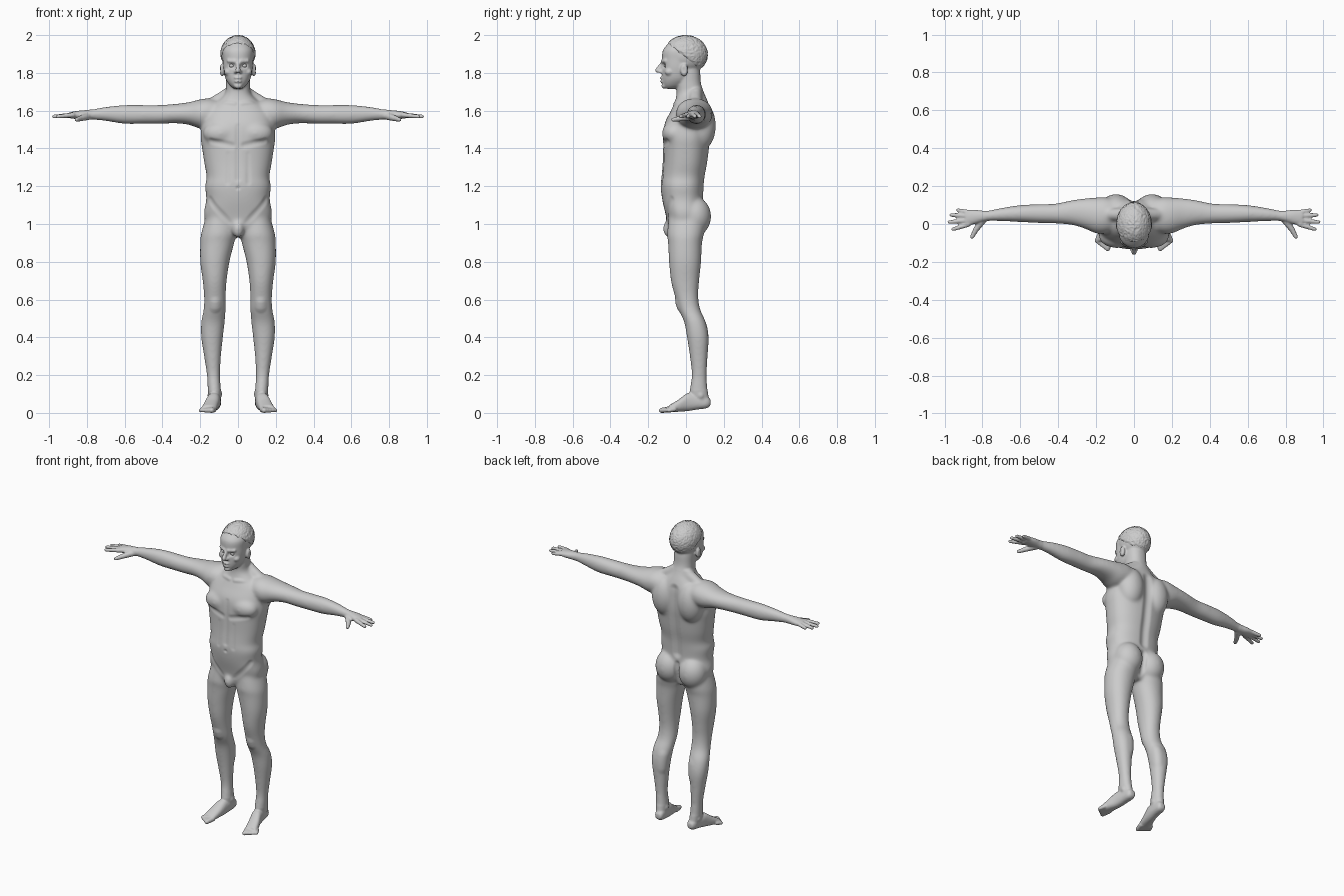
import bpy
import bmesh
import math
from mathutils import Matrix, Vector, geometry, noise

default_cube = bpy.data.objects.get("Cube")
if default_cube:
    bpy.data.objects.remove(default_cube, do_unlink=True)

CM = 0.01  # the tables below are in hundredths of a unit

clay = bpy.data.materials.new("light grey clay")
clay.use_nodes = True
clay.diffuse_color = (0.6, 0.6, 0.6, 1)
clay.node_tree.nodes["Principled BSDF"].inputs["Base Color"].default_value = clay.diffuse_color


def make_object(name, bm):
    mesh = bpy.data.meshes.new(name)
    bm.to_mesh(mesh)
    bm.free()
    mesh.materials.append(clay)
    mesh.shade_smooth()
    obj = bpy.data.objects.new(name, mesh)
    bpy.context.scene.collection.objects.link(obj)
    return obj


def signed_power(value, exponent):
    return math.copysign(abs(value) ** exponent, value)


def catmull(a, b, c, d, t):
    return b + t * ((c - a) + t * ((2 * a - 5 * b + 4 * c - d) + t * (3 * (b - c) + d - a))) / 2


def loft(bm, axis, rings, power=2.0, sides=40, steps=5):
    """Skin rounded rings (position, a_min, a_max, b_min, b_max) along an axis."""
    last = len(rings) - 1
    smooth_rings = []
    for i in range(last):
        near = [rings[max(i - 1, 0)], rings[i], rings[i + 1], rings[min(i + 2, last)]]
        for s in range(steps):
            smooth_rings.append([catmull(*column, s / steps) for column in zip(*near)])
    smooth_rings.append(rings[last])
    loops = []
    for pos, a_min, a_max, b_min, b_max in smooth_rings:
        loop = []
        for k in range(sides):
            angle = math.tau * k / sides
            a = (a_min + a_max + (a_max - a_min) * signed_power(math.cos(angle), 2 / power)) / 2
            b = (b_min + b_max + (b_max - b_min) * signed_power(math.sin(angle), 2 / power)) / 2
            point = {"x": (pos, a, b), "y": (a, pos, b), "z": (a, b, pos)}[axis]
            loop.append(bm.verts.new(Vector(point) * CM))
        loops.append(loop)
    for low, high in zip(loops, loops[1:]):
        for k in range(sides):
            n = (k + 1) % sides
            bm.faces.new((low[k], low[n], high[n], high[k]))
    bm.faces.new(loops[0][::-1])
    bm.faces.new(loops[-1])


def blob(bm, center, radii):
    matrix = Matrix.Translation(Vector(center) * CM) @ Matrix.Diagonal((*(Vector(radii) * CM), 1))
    bmesh.ops.create_icosphere(bm, subdivisions=4, radius=1, matrix=matrix)


def capsule(bm, start, end, r_start, r_end):
    blob(bm, start, [r_start] * 3)
    blob(bm, end, [r_end] * 3)
    p, q = Vector(start) * CM, Vector(end) * CM
    turn = (q - p).to_track_quat("Z", "Y").to_matrix().to_4x4()
    bmesh.ops.create_cone(bm, cap_ends=True, segments=24, radius1=r_start * CM, radius2=r_end * CM,
                          depth=(q - p).length, matrix=Matrix.Translation((p + q) / 2) @ turn)


body = bmesh.new()

# Leg and foot
loft(body, "z", [
    (104, 2, 17, -9, 10), (95, 1, 19.5, -10, 9.5), (90, 2, 20, -9.5, 8.5), (80, 4.5, 20, -9, 8),
    (70, 6, 18.7, -8, 7), (62, 6.5, 18, -6, 6.5), (55, 6.5, 18.2, -4, 7.5), (48, 7, 19.5, -1, 10.5),
    (40, 8, 19.5, 0.5, 12), (30, 9, 18, 2, 11.5), (20, 9.5, 16.5, 3, 11), (12, 9, 16, 2, 11.5),
    (5, 9, 15, 3, 12.5)], 2.1)
loft(body, "y", [
    (-9, 11.5, 19.5, 0.3, 4), (-4, 10.5, 18.2, 0.6, 7), (1, 9.5, 16.5, 1, 10.5),
    (6, 9, 15.5, 1.8, 10), (11, 9, 14.8, 2.5, 9), (13, 10, 13.5, 4, 7)], 2.4)
for i in range(5):
    toe = i / 4
    base = (12.9 + 5.6 * toe, -8.2 + 2 * toe, 1.9)
    tip = (13.9 + 6 * toe, -13 + 4 * toe, 1.3)
    capsule(body, base, tip, 1.7 - 0.4 * toe, 1.4 - 0.4 * toe)

# Arm and palm
loft(body, "x", [
    (8, -3, 12.5, 152, 165), (15, -5, 14, 151, 166.5), (20, -5, 14, 150.5, 166),
    (26, -2.5, 13.5, 152.5, 164.5), (33, -0.5, 12.5, 153.3, 163.6), (42, 0.3, 10.7, 153, 163),
    (50, 0.5, 10.5, 153, 163), (60, 1, 10, 153, 163), (70, 1.5, 8.5, 154.5, 162),
    (78, 1.5, 7, 155.3, 160.6), (84, 0, 7.5, 155.5, 160), (89, -1.2, 7.4, 155.9, 159.2)], 2.1)

# Fingers and thumb
for base_y, tip_x, tip_y in ((-0.2, 96, -2.8), (2, 98, 1), (4.2, 97, 4.8), (6.2, 93.5, 7.3)):
    capsule(body, (87.5, base_y, 157.7), (tip_x - 0.5, tip_y, 156.9), 1.35, 1)
capsule(body, (79.5, 2.5, 157), (83.5, -3, 155.8), 2, 1.5)
capsule(body, (83.5, -3, 155.8), (85.5, -6.8, 155.2), 1.5, 1.1)

# Trapezius, buttock, shoulder blade and chest
capsule(body, (3, 5, 170), (15, 5, 163), 3.5, 3.2)
blob(body, (8.5, 4.5, 104), (9, 8.8, 10.5))
blob(body, (9.5, 8, 152), (8.5, 7.8, 13))
blob(body, (9, -6.5, 148), (9.5, 6.2, 6.5))

# Ear, brow, cheekbone and nostril
blob(body, (8.4, -1, 181.5), (1.3, 2, 3.4))
capsule(body, (1.5, -12.4, 186), (5, -10.8, 186.4), 1, 1)
blob(body, (5.2, -8.8, 180.5), (2.2, 2.4, 2))
blob(body, (1.3, -13.4, 180.6), (0.9, 1.2, 0.9))

# Mirror every paired part
copy = bmesh.ops.duplicate(body, geom=body.verts[:] + body.edges[:] + body.faces[:])["geom"]
bmesh.ops.scale(body, vec=(-1, 1, 1), verts=[g for g in copy if isinstance(g, bmesh.types.BMVert)])

# Torso and neck
torso = [
    (93, 7, -6, 5), (97, 15, -9, 7), (105, 18, -10.8, 9), (113, 16.8, -12.6, 9.2),
    (120, 17.4, -13.4, 9.5), (125, 16.6, -13, 10), (132, 17.8, -12.4, 11.3), (140, 19, -12.2, 12.3),
    (146, 19.8, -12.2, 13), (153, 19, -11.4, 13.2), (160, 17, -8, 13), (165, 11, -5.8, 11.5),
    (169, 7, -5, 9.8), (174, 6.3, -5.2, 8), (180, 6.3, -6, 7.5), (184, 6, -5, 7)]
loft(body, "z", [(z, -half, half, front, back) for z, half, front, back in torso], 2.3, 56)
blob(body, (0, -9, 97.5), (3.2, 3.2, 4.8))

# Skull, face, nose, lips and chin
blob(body, (0, -0.3, 189), (8.7, 11.2, 9.8))
face = [
    (171.6, 2, -11, -4), (173.5, 4.4, -12.2, 0), (177, 6.6, -12.7, 3), (182, 7.7, -12.7, 4),
    (187, 8, -12.7, 5), (192, 8, -12.2, 5), (196, 6, -9, 5)]
loft(body, "z", [(z, -half, half, front, back) for z, half, front, back in face], 2.1)
capsule(body, (0, -12.8, 185), (0, -15, 181.3), 0.9, 1.35)
blob(body, (0, -12.6, 177.3), (2.3, 1.3, 0.8))
blob(body, (0, -12.5, 175.6), (2, 1.3, 0.9))
blob(body, (0, -11.6, 173.2), (2.2, 1.4, 1.6))

# Fuse everything into one skin
bmesh.ops.recalc_face_normals(body, faces=body.faces[:])
skin = make_object("body", body)
remesh = skin.modifiers.new("fuse", "REMESH")
remesh.mode = "VOXEL"
remesh.voxel_size = 0.0055
bpy.context.view_layer.update()
fused = bpy.data.meshes.new_from_object(skin.evaluated_get(bpy.context.evaluated_depsgraph_get()))
skin.modifiers.clear()

sculpt = bmesh.new()
sculpt.from_mesh(fused)


def relax(rounds, rule):
    chosen = [v for v in sculpt.verts if rule(v.co)]
    for _ in range(rounds):
        bmesh.ops.smooth_vert(sculpt, verts=chosen, factor=0.5,
                              use_axis_x=True, use_axis_y=True, use_axis_z=True)


def stroke(start, end, radius, height):
    """Raise or carve the skin along a line, on both sides."""
    p, q, reach = Vector(start) * CM, Vector(end) * CM, radius * CM
    low, high = min(p.z, q.z) - reach, max(p.z, q.z) + reach
    for v in sculpt.verts:
        if low < v.co.z < high:
            point = Vector((abs(v.co.x), v.co.y, v.co.z))
            along = geometry.intersect_point_line(point, p, q)[1] if p != q else 0
            distance = (point - p.lerp(q, min(max(along, 0), 1))).length
            if distance < reach:
                v.co += v.normal * height * CM * (1 - (distance / reach) ** 2) ** 2


relax(22, lambda co: 0.12 < co.z < 1.71 and abs(co.x) < 0.78)
sculpt.normal_update()

# Muscle relief
for line in (
        ((0, 13, 160), (0, 10, 116), 4, -1.2),
        ((0, 10, 109), (0, 8, 95), 2.5, -1.2),
        ((0, -12.5, 152), (0, -13.3, 124), 2.2, -0.5),
        ((3, -12.8, 141.5), (14, -10, 144), 2.4, -0.6),
        ((5.5, -13, 137), (5.5, -13, 122), 2, -0.35),
        ((15, -8, 113), (5, -11, 101), 2.4, -0.5),
        ((2, -6.5, 164), (14, -4, 165.5), 1.8, 0.5),
        ((12, -5, 58), (12, -4, 56), 4, 0.7),
        ((10, 10, 45), (10, 10, 37), 4.5, 0.5)):
    stroke(*line)

# Navel, ankles, eye sockets, mouth and ears
stroke((0, -13.5, 119), (0, -13.5, 119), 1.4, -0.8)
stroke((9, 7, 10), (9, 7, 10), 2.2, 0.6)
stroke((16, 8, 9), (16, 8, 9), 2.2, 0.6)
stroke((2.8, -12, 183.8), (3.8, -11.6, 183.8), 1.9, -1.2)
stroke((0, -13.8, 176.4), (2.2, -13, 176.4), 0.9, -0.4)
stroke((9.6, -1.2, 182), (9.6, -1, 181), 1.2, -0.5)
relax(2, lambda co: True)
skin.data.clear_geometry()
sculpt.to_mesh(skin.data)
sculpt.free()
if not skin.data.materials:
    skin.data.materials.append(clay)
for polygon in skin.data.polygons:
    polygon.material_index = 0
skin.data.shade_smooth()

# Eyes
for side, x in (("left", 3.3), ("right", -3.3)):
    eye = bmesh.new()
    blob(eye, (x, -10.3, 183.8), (1.4, 1.3, 1.1))
    make_object(side + "_eye", eye)

# Short curly hair, sinking into the skull below the hairline
hair = bmesh.new()
bmesh.ops.create_icosphere(hair, subdivisions=6, radius=1)
for v in hair.verts:
    spot = Vector((v.co.x * 9.4, v.co.y * 11.8 - 0.2, v.co.z * 10.3 + 189.7)) * CM
    hairline = 1.865 - 0.75 * spot.y + 0.012 * noise.noise(spot * 40)
    cover = min(max((spot.z - hairline) / 0.025, 0), 1)
    curl = abs(noise.noise(spot * 55)) + 0.5 * abs(noise.noise(spot * 110))
    middle = Vector((0, 0, 1.89))
    v.co = middle + (spot - middle) * (0.86 + 0.15 * cover - 0.05 * curl * cover)
make_object("hair", hair)
